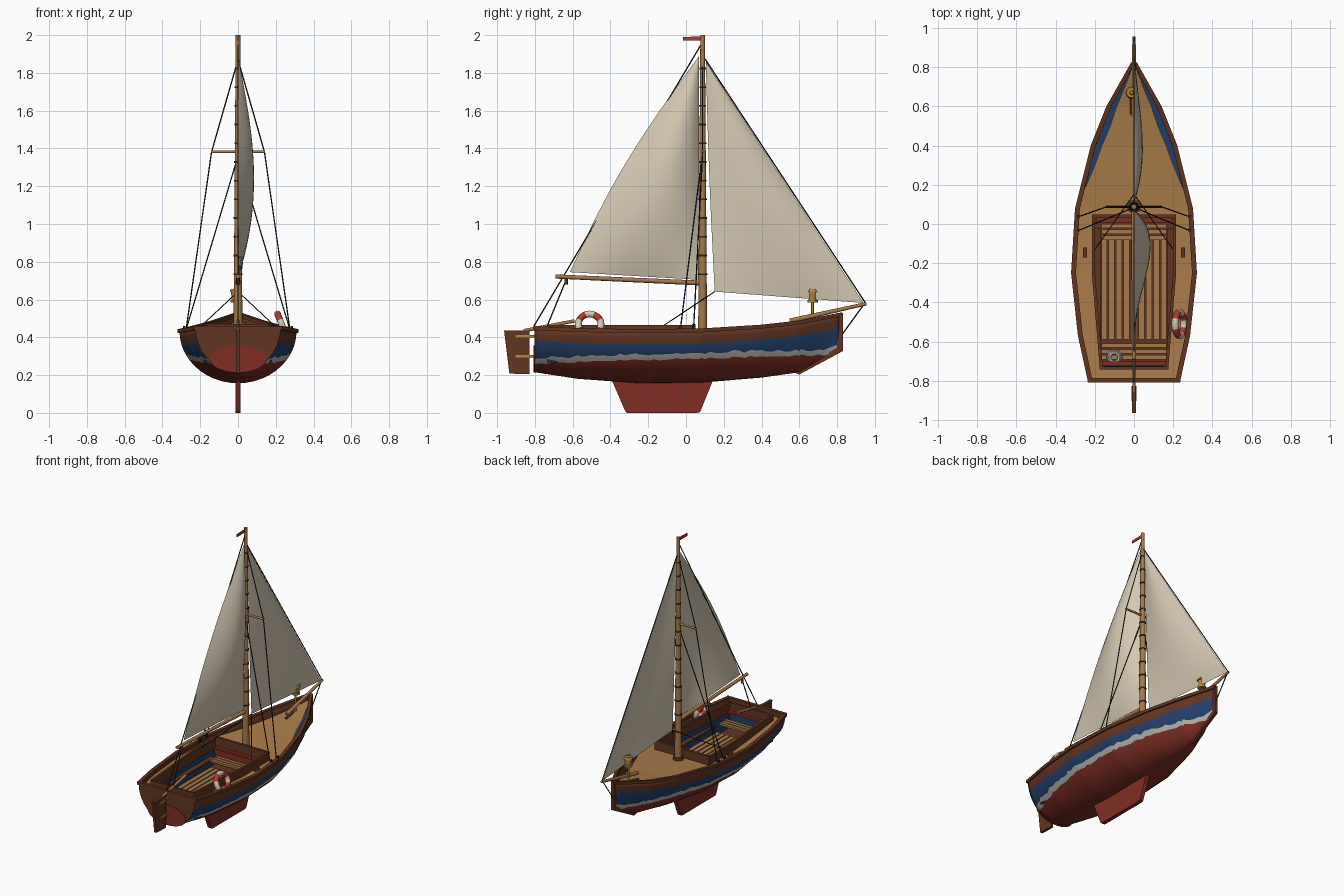
import bpy, bmesh, math, random
from mathutils import Vector, Matrix

random.seed(4)
if "Cube" in bpy.data.objects:
    bpy.data.objects.remove(bpy.data.objects["Cube"], do_unlink=True)


def material(name, r, g, b):
    m = bpy.data.materials.new(name)
    m.use_nodes = True
    m.diffuse_color = (r, g, b, 1)
    m.node_tree.nodes["Principled BSDF"].inputs["Base Color"].default_value = (r, g, b, 1)
    return m


DECK = material("deck tan", .40, .20, .07)
SPAR = material("spar wood", .38, .19, .07)
BROWN = material("dark wood", .12, .035, .015)
BLUE = material("navy paint", .017, .05, .14)
WHITE = material("stripe white", .45, .44, .42)
RED = material("bottom red", .21, .027, .018)
CLOTH = material("sail cloth", .66, .58, .45)
ROPE = material("dark rope", .02, .02, .02)
BRASS = material("brass", .45, .25, .04)
SCARLET = material("scarlet", .45, .04, .03)


def finish(name, bm, mats, angle=35):
    me = bpy.data.meshes.new(name)
    bm.to_mesh(me)
    bm.free()
    for m in mats:
        me.materials.append(m)
    me.shade_smooth()
    me.set_sharp_from_angle(angle=math.radians(angle))
    ob = bpy.data.objects.new(name, me)
    bpy.context.collection.objects.link(ob)
    return ob


def loft(name, rings, mats, closed=False, rule=None, angle=35):
    """Skin a list of point rings; closed rings get end caps."""
    bm = bmesh.new()
    vs = [[bm.verts.new(p) for p in ring] for ring in rings]
    n = len(rings[0])
    for i in range(len(rings) - 1):
        for j in range(n if closed else n - 1):
            k = (j + 1) % n
            f = bm.faces.new((vs[i][j], vs[i][k], vs[i + 1][k], vs[i + 1][j]))
            if rule:
                f.material_index = rule(j)
    if closed:
        bm.faces.new(vs[0])
        bm.faces.new(vs[-1])
        bmesh.ops.recalc_face_normals(bm, faces=bm.faces)
    return finish(name, bm, mats, angle)


def plate(name, pts, thick, mat, x=0):
    """Side profile (y, z) given thickness along x."""
    return loft(name, [[(x + s * thick / 2, y, z) for y, z in pts] for s in (-1, 1)], [mat], True)


def box(name, center, size, mat):
    bm = bmesh.new()
    bmesh.ops.create_cube(bm, size=1, matrix=Matrix.Translation(center) @ Matrix.Diagonal((*size, 1)))
    return finish(name, bm, [mat])


def rod(name, a, b, r1, mat, r2=None, sides=10):
    a, b = Vector(a), Vector(b)
    turn = (b - a).to_track_quat('Z', 'Y').to_matrix().to_4x4()
    bm = bmesh.new()
    bmesh.ops.create_cone(bm, cap_ends=True, segments=sides, radius1=r1, radius2=r1 if r2 is None else r2,
                          depth=(b - a).length, matrix=Matrix.Translation((a + b) / 2) @ turn)
    return finish(name, bm, [mat], 50)


def rope(name, *pts, r=.0035):
    for a, b in zip(pts, pts[1:]):
        rod(name, a, b, r, ROPE, sides=6)


def ring(name, center, major, minor, turn, mats, rule=None, n=32):
    m = Matrix.Translation(center) @ turn
    bm = bmesh.new()
    vs = [[bm.verts.new(m @ Vector(((major + minor * math.cos(b)) * math.cos(a),
                                    (major + minor * math.cos(b)) * math.sin(a), minor * math.sin(b))))
           for b in [math.tau * j / 10 for j in range(10)]] for a in [math.tau * i / n for i in range(n)]]
    for i in range(n):
        for j in range(10):
            f = bm.faces.new((vs[i][j], vs[(i + 1) % n][j], vs[(i + 1) % n][(j + 1) % 10], vs[i][(j + 1) % 10]))
            f.material_index = rule(i) if rule else 0
    return finish(name, bm, mats, 60)


# Hull stations: y, half width, sheer height, keel height
STATIONS = [(-.8, .225, .45, .215), (-.57, .275, .44, .18), (-.25, .31, .434, .157), (.08, .29, .438, .16),
            (.4, .21, .458, .187), (.6, .13, .48, .215), (.82, .006, .522, .33)]


def station(y):
    for a, b in zip(STATIONS, STATIONS[1:]):
        if y <= b[0] + 1e-6:
            t = (y - a[0]) / (b[0] - a[0])
            return [p + (q - p) * t for p, q in zip(a[1:], b[1:])]
    return STATIONS[-1][1:]


def span(a, b, n):
    extra = [s[0] for s in STATIONS if a < s[0] < b]
    return sorted(set([round(a + (b - a) * i / n, 4) for i in range(n + 1)] + extra))


def hull_ring(y):
    w, top, keel = station(y)
    d = top - keel
    power = .5 + .3 * max(0, (y - .3) / .52)
    low = max(.262 + .03 * (y + .8) + random.uniform(-.005, .005), keel + .012)
    high = low + .03 + random.uniform(-.005, .005)
    band = top - .07
    zs = [top, top - .035, band, band * .67 + high * .33, band * .33 + high * .67, high]
    us = [(top - z) / d for z in zs]
    start = math.asin((top - low) / d)
    us += [math.sin(start + (math.pi / 2 - start) * i / 7) for i in range(8)]
    half = [(w * max(0, 1 - u * u) ** power, y, top - d * u) for u in us]
    return half + [(-x, yy, z) for x, yy, z in half[-2::-1]]


def hull_paint(j):
    j = min(j, 25 - j)
    return 0 if j < 2 else 1 if j < 5 else 2 if j == 5 else 3


rings = [hull_ring(y) for y in span(-.8, .82, 54)]
hull = loft("hull", rings, [BROWN, BLUE, WHITE, RED], rule=hull_paint)
shell = hull.modifiers.new("planking", 'SOLIDIFY')
shell.thickness = .006

# Transom with painted lower panel
plate_rings = [[(x, -.803 + dy, z) for x, _, z in rings[0]] for dy in (0, .015)]
loft("transom", plate_rings, [BROWN], True)
oval = [(.15 * math.cos(a), .285 + .072 * math.sin(a)) for a in [math.tau * i / 32 for i in range(32)]]
loft("transom_paint", [[(x, y, z) for x, z in oval] for y in (-.807, -.802)], [RED], True)
box("stern_rail", (0, -.797, .45), (.47, .022, .022), BROWN)


def cockpit(y):
    return .215 - .04 * max(0, (-.25 - y) / .48)


def deck_half(y):
    t = min(1, max(0, (y - .15) / .65))
    return max(.004, station(y)[0] - .008 - .04 * math.sin(math.pi * t))


# Rails, decks and coaming, both sides
for s, side in ((1, "left"), (-1, "right")):
    rail = []
    for y in span(-.805, .825, 20):
        w, top, _ = station(max(y, -.8))
        rail.append([(s * max(0, w + dx), y, top + dz) for dx, dz in
                     ((-.014, -.012), (.011, -.012), (.011, .009), (-.014, .009))])
    loft(side + "_rail", rail, [BROWN], True)
    strips = (("aft_deck", -.795, -.73, lambda y: 0, deck_half, .03, DECK),
              ("side_deck", -.73, .04, cockpit, deck_half, .03, DECK),
              ("fore_deck", .04, .8, lambda y: 0, deck_half, .03, DECK),
              ("waterway", .1, .79, lambda y: 0, lambda y: max(.002, station(y)[0] - .012), .07, BLUE))
    for part, a, b, inner, outer, drop, mat in strips:
        rows = []
        for y in span(a, b, 16):
            z = station(y)[1] - drop
            pair = [(s * inner(y), y, z), (s * outer(y), y, z)]
            rows.append(pair if s < 0 else pair[::-1])
        loft(side + "_" + part, rows, [mat])
    for part, z0, z1, t, mat in (("coaming", .39, .465, .016, BROWN), ("cockpit_lining", .27, .4, .008, BLUE)):
        rows = [[(s * (cockpit(y) - dx), y, z) for dx, z in ((0, z0), (0, z1), (t, z1), (t, z0))]
                for y in (-.735, -.5, -.25, .045)]
        loft(side + "_" + part, rows, [mat], True)
    box(side + "_bench", (s * .185, -.3, .345), (.035, .56, .014), BROWN)

# Cockpit ends, floor and slats
box("coaming_front", (0, .04, .415), (.43, .018, .11), BROWN)
box("coaming_back", (0, -.735, .41), (.35, .016, .1), BROWN)
box("front_wall", (0, .034, .33), (.4, .012, .14), RED)
box("front_thwart", (0, .018, .40), (.39, .024, .014), RED)
box("back_thwart", (0, -.712, .40), (.33, .022, .014), RED)
box("back_wall", (0, -.728, .33), (.3, .008, .13), BLUE)
loft("cockpit_floor", [[(s * w, y, .28) for s in (1, -1)] for y, w in ((-.73, .16), (-.3, .2), (.04, .2))], [BROWN])
for i in range(9):
    box("floor_slat", ((i - 4) * .038, -.33, .295), (.03, .52, .014), SPAR)
for y in (-.62, -.65, -.68, -.07, -.04, -.01):
    box("cross_slat", (0, y, .35), (.33, .022, .014), SPAR)
for k in range(3):
    ring("rope_coil", (-.1, -.68, .366 + k * .008), .035 - k * .006, .006, Matrix(), [WHITE])

# Stem, keel fin, rudder and tiller
plate("stem", [(.57, .215), (.6, .203), (.832, .328), (.832, .53), (.8, .53), (.8, .345)], .022, BROWN)
plate("keel_fin", [(-.4, .19), (-.32, .005), (-.31, 0), (.06, 0), (.075, .005), (.15, .19)], .028, RED)
plate("rudder", [(-.963, .435), (-.935, .208), (-.828, .205), (-.828, .435)], .02, BROWN)
for z in (.3, .405):
    rod("rudder_hinge", (0, -.9, z), (0, -.8, z), .007, BRASS)
    box("hinge_strap", (0, -.865, z), (.026, .075, .014), BRASS)
rod("tiller", (0, -.86, .435), (0, -.59, .487), .009, SPAR)

# Mast, hoops, spars and pennant
rod("mast", (0, .088, .4), (0, .088, 2), .024, SPAR, .012, 16)
rod("mast_collar", (0, .088, .4), (0, .088, .432), .034, BROWN, sides=16)
for i in range(12):
    z = .73 + i * .099
    rod("mast_hoop", (0, .088, z), (0, .088, z + .009), .0275 - .0075 * (z - .4), ROPE, sides=16)
rod("boom", (0, .07, .688), (0, -.69, .722), .013, SPAR, .011)
rod("bowsprit", (0, .55, .487), (0, .955, .578), .013, SPAR, .009)
rod("crosstree", (-.143, .088, 1.382), (.143, .088, 1.382), .007, SPAR)
plate("pennant", [(.08, 1.993), (-.015, 1.99), (-.015, 1.972), (.08, 1.972)], .006, SCARLET)


def sail(name, tack, clew, head, roach, belly, n=20):
    tack, clew, head = Vector(tack), Vector(clew), Vector(head)
    out = Vector((0, clew.y - tack.y, 0)).normalized()
    rows = []
    for i in range(n + 1):
        v = i / n
        luff = tack.lerp(head, v)
        leech = clew.lerp(head, v) + out * roach * math.sin(math.pi * v)
        rows.append([luff.lerp(leech, j / 14) + Vector((belly * math.sin(math.pi * (j / 14) ** .8)
                     * math.sin(math.pi * v ** .85), 0, 0)) for j in range(15)])
    return loft(name, rows, [CLOTH], angle=80)


sail("mainsail", (0, .066, .705), (0, -.615, .745), (0, .07, 1.89), .05, .085)
sail("jib", (0, .94, .582), (0, .152, .642), (0, .105, 1.86), .005, .045)

# Standing and running rigging
rope("forestay", (0, .95, .582), (0, .1, 1.875))
rope("bobstay", (0, .94, .572), (0, .83, .42))
rope("backstay", (0, -.805, .46), (0, .08, 1.95))
rope("mainsheet", (0, -.63, .715), (0, -.735, .46))
rod("boom_block", (0, -.635, .68), (0, -.635, .712), .009, BROWN)
for s in (1, -1):
    rope("upper_shroud", (s * .275, .04, .44), (s * .14, .088, 1.382), (0, .088, 1.87))
    rope("lower_shroud", (s * .275, -.03, .44), (0, .085, 1.36))
    rope("jib_sheet", (0, .152, .642), (s * .2, -.13, .455), r=.003)
    for y in (.04, -.03):
        box("chain_plate", (s * .285, y, .445), (.012, .014, .03), ROPE)
    rod("cleat", (s * .25, -.17, .425), (s * .25, -.12, .425), .008, BROWN)

# Bow lantern
rod("lantern_post", (-.012, .67, .44), (-.012, .67, .59), .007, BRASS)
for z0, z1, r0, r1 in ((.585, .598, .028, .028), (.598, .64, .021, .025), (.64, .656, .032, .026), (.656, .664, .012, .008)):
    rod("lantern", (-.012, .67, z0), (-.012, .67, z1), r0, BRASS, r1, 12)
rod("bow_bollard", (-.012, .56, .45), (-.012, .64, .468), .009, BROWN)

# Lifebuoy leaning on the coaming
ring("lifebuoy", (.232, -.51, .468), .06, .018, Matrix.Rotation(math.radians(68), 4, 'Y'),
     [CLOTH, SCARLET], lambda i: (i + 2) // 4 % 2)
